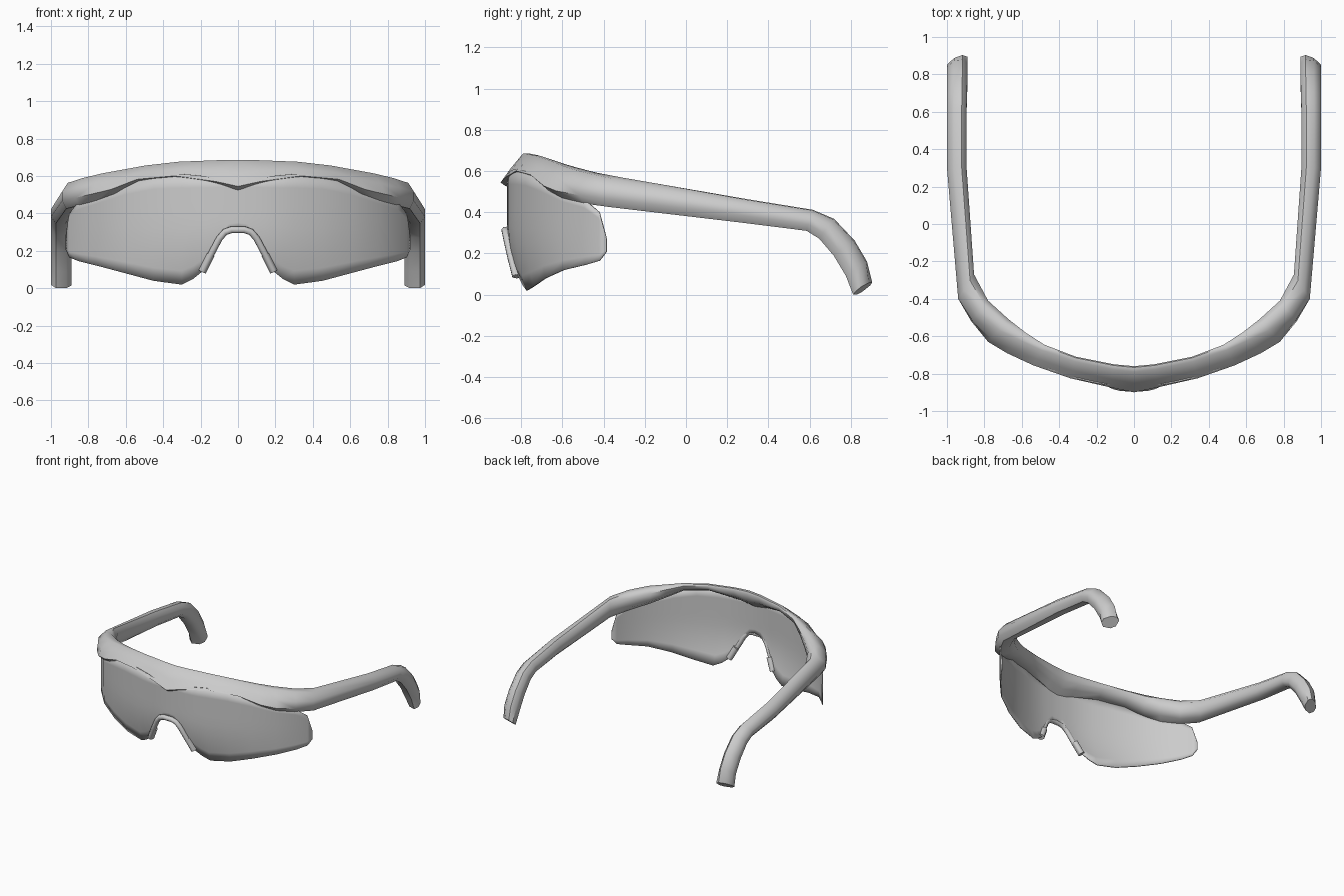
import bpy, bmesh, math
from mathutils import Vector

cube = bpy.data.objects.get("Cube")
if cube:
    bpy.data.objects.remove(cube, do_unlink=True)

grey = bpy.data.materials.new("light grey")
grey.use_nodes = True
colour = (0.6, 0.6, 0.6, 1)
grey.diffuse_color = colour
grey.node_tree.nodes["Principled BSDF"].inputs["Base Color"].default_value = colour


def smooth(obj, angle):
    bpy.ops.object.select_all(action='DESELECT')
    obj.select_set(True)
    bpy.context.view_layer.objects.active = obj
    bpy.ops.object.shade_smooth_by_angle(angle=math.radians(angle))


def loft(name, rows, closed, cap_end=False, angle=50):
    """Skin consecutive rows of points and mirror the half across x."""
    bm = bmesh.new()
    grid = [[bm.verts.new(p) for p in row] for row in rows]
    count = len(rows[0])
    for a, b in zip(grid, grid[1:]):
        for j in range(count if closed else count - 1):
            k = (j + 1) % count
            bm.faces.new((a[j], a[k], b[k], b[j]))
    if cap_end:
        bm.faces.new(grid[-1])
    bmesh.ops.recalc_face_normals(bm, faces=bm.faces)
    mesh = bpy.data.meshes.new(name)
    bm.to_mesh(mesh)
    bm.free()
    mesh.materials.append(grey)
    obj = bpy.data.objects.new(name, mesh)
    bpy.context.collection.objects.link(obj)
    smooth(obj, angle)
    mirror = obj.modifiers.new("mirror", 'MIRROR')
    mirror.merge_threshold = 0.002
    return obj


# Brow and temples: one sweep whose section blends from a slanted brow
# to a rounded arm. Section points are (outer to inner, bottom to top).
brow = [(0, .12), (.2, 0), (.6, .25), (.9, .5), (1, .9), (.95, 1), (.78, 1), (.35, .55)]
arm = [(0, .3), (.25, 0), (.75, 0), (1, .25), (1, .75), (.75, 1), (.35, .97), (0, .65)]

# outer x, outer y, inner x, inner y, top, bottom, arm blend, lean
stations = [
    (0, -.9, 0, -.76, .685, .525, 0, 0),
    (.12, -.875, .11, -.75, .684, .555, 0, 0),
    (.34, -.825, .31, -.71, .676, .59, 0, 0),
    (.54, -.755, .48, -.645, .656, .57, .1, 0),
    (.68, -.69, .58, -.58, .635, .505, .3, 0),
    (.78, -.63, .67, -.51, .617, .47, .6, 0),
    (.87, -.52, .78, -.41, .592, .442, .85, 0),
    (.94, -.4, .855, -.27, .567, .425, 1, 0),
    (1, .3, .895, .3, .463, .346, 1, 0),
    (1, .6, .895, .6, .412, .31, 1, .03),
    (1, .68, .893, .685, .368, .272, 1, .07),
    (1, .765, .89, .77, .262, .19, 1, .1),
    (1, .825, .89, .83, .16, .09, 1, .1),
    (1, .84, .89, .875, .06, 0, 1, .075),
]


def section(station):
    ox, oy, ix, iy, top, bottom, blend, lean = station
    ring = []
    for (t0, s0), (t1, s1) in zip(brow, arm):
        t = t0 + (t1 - t0) * blend
        s = s0 + (s1 - s0) * blend
        ring.append((ox + (ix - ox) * t,
                     oy + (iy - oy) * t + lean * (s - .5),
                     bottom + (top - bottom) * s))
    return ring


loft("brow_and_temples", [section(s) for s in stations], True, cap_end=True)

# Wraparound shield lens: columns of x, y, lower edge, upper edge
columns = [
    (0, -.865, .32, .56), (.05, -.863, .31, .57), (.09, -.861, .26, .58),
    (.14, -.857, .17, .59), (.19, -.85, .09, .6), (.24, -.84, .05, .605),
    (.3, -.825, .02, .61), (.45, -.775, .04, .6), (.6, -.7, .08, .56),
    (.75, -.6, .12, .5), (.85, -.49, .145, .46), (.9, -.42, .165, .4),
    (.92, -.385, .21, .27),
]
ROWS = 9


def lens_column(column):
    x, y, low, high = column
    points = []
    for i in range(ROWS):
        z = low + (high - low) * i / (ROWS - 1)
        tuck = max(0, .35 - z) / .33
        fade = 1 - x / .95
        points.append((x, y + .08 * fade * tuck ** 2, z))
    return points


lens = loft("lens", [lens_column(c) for c in columns], False, angle=60)
shell = lens.modifiers.new("thickness", 'SOLIDIFY')
shell.thickness = .008
shell.offset = 0


def tube(name, points, radius):
    curve = bpy.data.curves.new(name, 'CURVE')
    curve.dimensions = '3D'
    curve.bevel_depth = radius
    curve.bevel_resolution = 2
    curve.use_fill_caps = True
    spline = curve.splines.new('POLY')
    spline.points.add(len(points) - 1)
    for target, point in zip(spline.points, points):
        target.co = (*point, 1)
    curve.materials.append(grey)
    obj = bpy.data.objects.new(name, curve)
    bpy.context.collection.objects.link(obj)
    bpy.ops.object.select_all(action='DESELECT')
    obj.select_set(True)
    bpy.context.view_layer.objects.active = obj
    bpy.ops.object.convert(target='MESH')
    smooth(bpy.context.object, 50)


# Nose bridge arch and the two thicker pads at its ends
half = [(.19, -.825, .09), (.145, -.848, .18), (.1, -.867, .265),
        (.07, -.874, .3), (.035, -.877, .312)]
arch = half + [(-x, y, z) for x, y, z in reversed(half)]
tube("nose_bridge", arch, .019)
for side, label in ((1, "left"), (-1, "right")):
    start, end = (Vector((side * x, y + .012, z)) for x, y, z in half[:2])
    tube(label + "_nose_pad", [start, end], .023)
